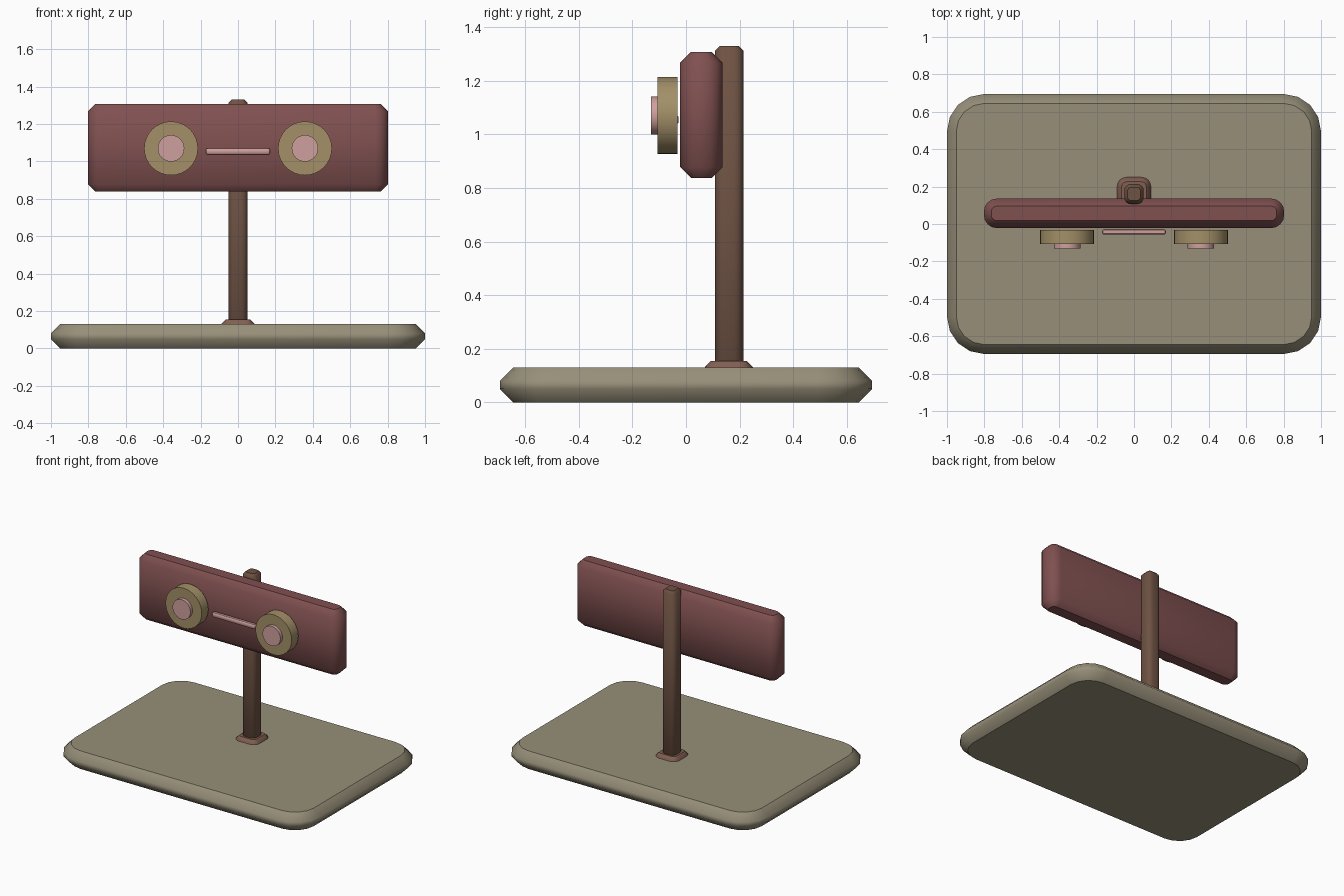
import bpy
import bmesh
from math import sin, cos, pi
from mathutils import Matrix

if "Cube" in bpy.data.objects:
    bpy.data.objects.remove(bpy.data.objects["Cube"], do_unlink=True)


def material(name, rgb):
    """Flat colour given as 0-255 screen values, stored linear."""
    lin = [((c / 255 + 0.055) / 1.055) ** 2.4 for c in rgb] + [1]
    mat = bpy.data.materials.new(name)
    mat.use_nodes = True
    mat.diffuse_color = lin
    bsdf = mat.node_tree.nodes["Principled BSDF"]
    bsdf.inputs["Base Color"].default_value = lin
    bsdf.inputs["Roughness"].default_value = 0.8
    return mat


def finish(name, bm, mat):
    """Smooth sides, flat end caps with crisp rims."""
    bmesh.ops.recalc_face_normals(bm, faces=bm.faces)
    for face in bm.faces:
        face.smooth = len(face.verts) == 4
    for edge in bm.edges:
        edge.smooth = all(f.smooth for f in edge.link_faces)
    mesh = bpy.data.meshes.new(name)
    bm.to_mesh(mesh)
    bm.free()
    mesh.materials.append(mat)
    obj = bpy.data.objects.new(name, mesh)
    bpy.context.collection.objects.link(obj)
    return obj


def rounded_outline(hx, hy, radius, steps=4):
    points = []
    for quarter, (sx, sy) in enumerate([(1, 1), (-1, 1), (-1, -1), (1, -1)]):
        for i in range(steps + 1):
            a = (quarter + i / steps) * pi / 2
            points.append((sx * (hx - radius) + radius * cos(a),
                           sy * (hy - radius) + radius * sin(a)))
    return points


def slab(name, hx, y0, y1, z0, z1, radius, bevel, mat):
    """Rounded rectangle with chamfered top and bottom rims."""
    bm = bmesh.new()
    hy, cy = (y1 - y0) / 2, (y0 + y1) / 2
    rings = []
    for z, inset in ((z0, bevel), (z0 + bevel, 0), (z1 - bevel, 0), (z1, bevel)):
        outline = rounded_outline(hx - inset, hy - inset, radius - inset)
        rings.append([bm.verts.new((x, y + cy, z)) for x, y in outline])
    for low, high in zip(rings, rings[1:]):
        for i in range(len(low)):
            j = (i + 1) % len(low)
            bm.faces.new((low[i], low[j], high[j], high[i]))
    bm.faces.new(rings[0][::-1])
    bm.faces.new(rings[-1])
    return finish(name, bm, mat)


def disc(name, x, z, radius, y0, y1, mat):
    """Cylinder whose axis points to the front."""
    bm = bmesh.new()
    place = Matrix.Translation((x, (y0 + y1) / 2, z)) @ Matrix.Rotation(pi / 2, 4, 'X')
    bmesh.ops.create_cone(bm, cap_ends=True, segments=32, radius1=radius,
                          radius2=radius, depth=y1 - y0, matrix=place)
    return finish(name, bm, mat)


olive = material("olive grey", (151, 143, 121))
maroon = material("dull maroon", (128, 80, 80))
brown = material("dark brown", (110, 82, 67))
russet = material("light brown", (130, 95, 82))
tan = material("tan", (163, 144, 104))
pink = material("dusty pink", (207, 160, 157))

# Stand
slab("base", 1.0, -0.695, 0.695, 0, 0.13, 0.2, 0.05, olive)
slab("post_collar", 0.09, 0.07, 0.25, 0.09, 0.155, 0.05, 0.024, russet)
slab("post", 0.052, 0.108, 0.214, 0.02, 1.33, 0.035, 0.018, brown)

# Head panel
slab("head_panel", 0.803, -0.022, 0.136, 0.838, 1.308, 0.07, 0.04, maroon)

# Face details
for side, x in (("left", 0.358), ("right", -0.358)):
    disc(side + "_eye", x, 1.07, 0.144, -0.107, -0.031, tan)
    disc(side + "_pupil", x, 1.07, 0.071, -0.131, -0.1, pink)
slab("mouth", 0.17, -0.057, -0.028, 1.038, 1.07, 0.01, 0.005, pink)
